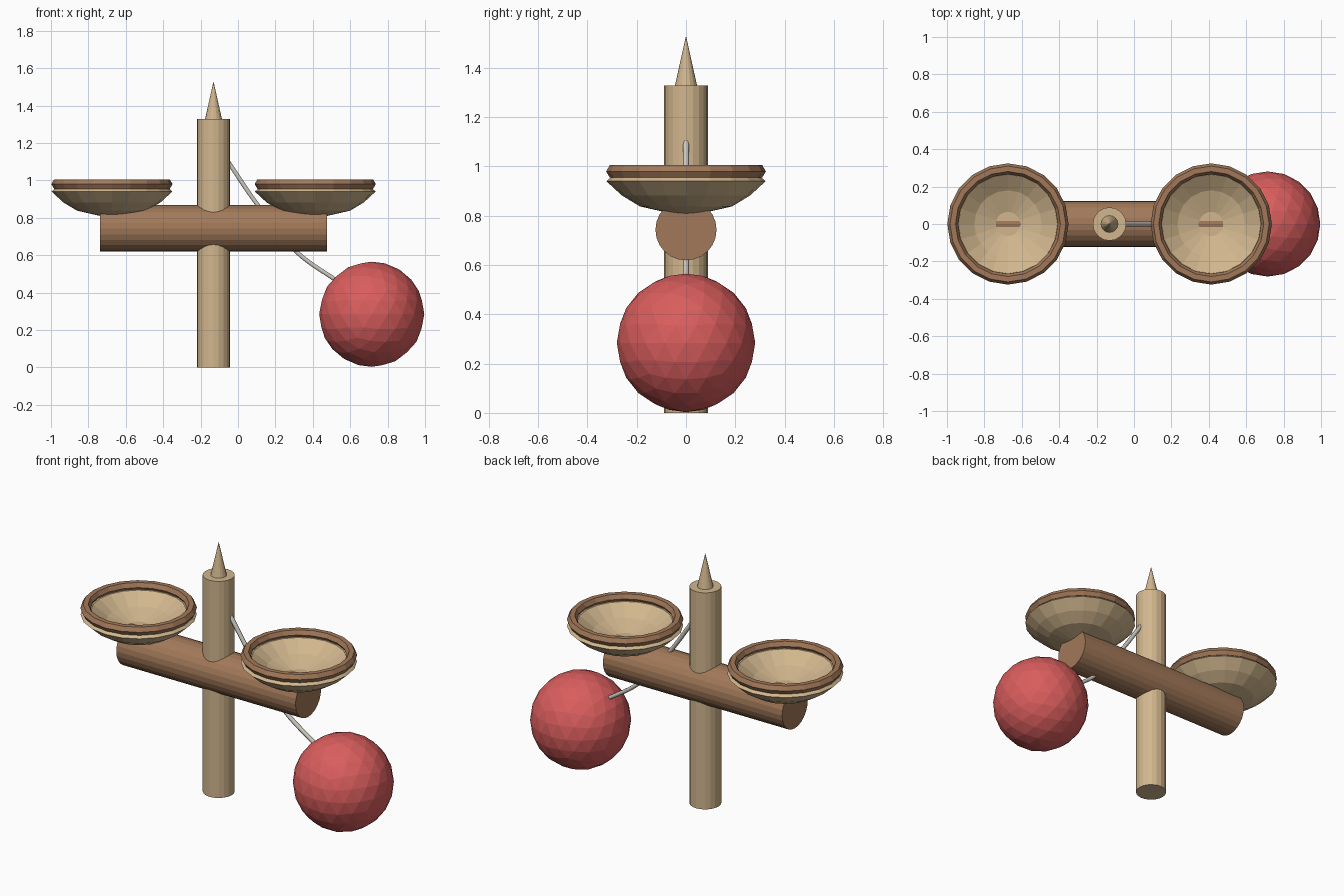
import bpy, math
from mathutils import Vector

if "Cube" in bpy.data.objects:
    bpy.data.objects.remove(bpy.data.objects["Cube"])


def material(name, rgb):
    m = bpy.data.materials.new(name)
    m.diffuse_color = (*rgb, 1)
    m.use_nodes = True
    m.node_tree.nodes["Principled BSDF"].inputs["Base Color"].default_value = m.diffuse_color
    return m


LIGHT = material("light_wood", (0.64, 0.47, 0.27))
BROWN = material("brown_wood", (0.36, 0.19, 0.10))
RED = material("red_paint", (0.70, 0.11, 0.11))
CORD = material("cord_grey", (0.60, 0.58, 0.52))


def finish(name, mat):
    ob = bpy.context.object
    ob.name = name
    ob.data.materials.append(mat)
    return ob


def lathe(name, profile, sides, centre, mat):
    """Revolve (radius, z) points around a vertical axis; radius 0 makes a pole."""
    verts, faces, rings = [], [], []
    for r, z in profile:
        start = len(verts)
        n = 1 if r == 0 else sides
        for i in range(n):
            a = 2 * math.pi * i / sides
            verts.append((r * math.cos(a), r * math.sin(a), z))
        rings.append([start + (i % n) for i in range(sides)])
    for lo, hi in zip(rings, rings[1:]):
        for i in range(sides):
            j = (i + 1) % sides
            face = list(dict.fromkeys((lo[i], lo[j], hi[j], hi[i])))
            faces.append(face)
    me = bpy.data.meshes.new(name)
    me.from_pydata(verts, [], faces)
    me.materials.append(mat)
    ob = bpy.data.objects.new(name, me)
    ob.location = centre
    bpy.context.collection.objects.link(ob)
    return ob


HX = -0.131  # handle axis

# Upright handle and its spike
bpy.ops.mesh.primitive_cylinder_add(vertices=20, radius=0.089, depth=1.328, location=(HX, 0, 0.664))
finish("handle", LIGHT)
bpy.ops.mesh.primitive_cone_add(vertices=16, radius1=0.045, radius2=0, depth=0.202, location=(HX, 0, 1.429))
finish("spike", LIGHT)

# Horizontal crossbar
bpy.ops.mesh.primitive_cylinder_add(vertices=24, radius=0.124, depth=1.216,
                                    location=(HX, 0, 0.743), rotation=(0, math.pi / 2, 0))
finish("crossbar", BROWN)

# Two bowls with faceted rims
bowl = [(0, 0.81), (0.065, 0.81), (0.187, 0.838), (0.26, 0.882), (0.323, 0.94),
        (0.295, 0.965), (0.265, 0.965), (0.18, 0.905), (0.065, 0.865), (0, 0.865)]
for side, x in (("left", -0.674), ("right", 0.413)):
    lathe(side + "_cup", bowl, 20, (x, 0, 0), LIGHT)
    bpy.ops.mesh.primitive_torus_add(major_segments=20, minor_segments=6, major_radius=0.295,
                                     minor_radius=0.029, location=(x, 0, 0.98))
    finish(side + "_cup_rim", BROWN)

# Ball
bpy.ops.mesh.primitive_ico_sphere_add(subdivisions=3, radius=0.281, location=(0.715, 0, 0.284))
finish("ball", RED)

# Cord from handle to ball
path = [(-0.06, 1.11), (0.107, 0.866), (0.31, 0.62), (0.54, 0.455)]
cu = bpy.data.curves.new("cord", 'CURVE')
cu.dimensions = '3D'
cu.bevel_depth = 0.013
cu.bevel_resolution = 1
cu.resolution_u = 6
cu.use_fill_caps = True
sp = cu.splines.new('BEZIER')
sp.bezier_points.add(len(path) - 1)
for p, (x, z) in zip(sp.bezier_points, path):
    p.co = Vector((x, 0, z))
    p.handle_left_type = p.handle_right_type = 'AUTO'
cu.materials.append(CORD)
bpy.context.collection.objects.link(bpy.data.objects.new("cord", cu))
